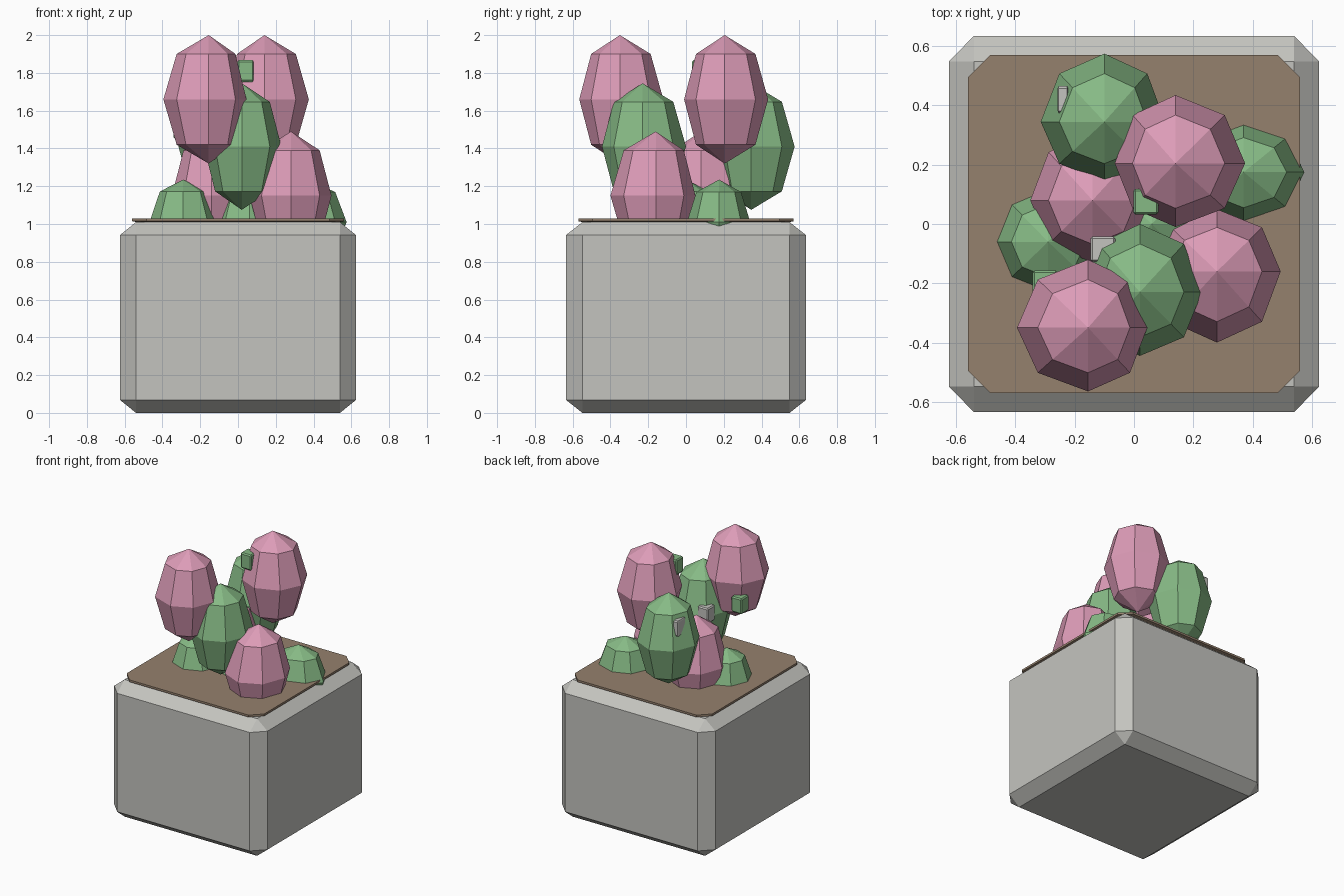
import bpy, bmesh
from math import sin, cos, pi

if "Cube" in bpy.data.objects:
    bpy.data.objects.remove(bpy.data.objects["Cube"], do_unlink=True)


def material(name, r, g, b):
    m = bpy.data.materials.new(name)
    m.use_nodes = True
    m.diffuse_color = (r, g, b, 1)
    bsdf = next(n for n in m.node_tree.nodes if n.type == 'BSDF_PRINCIPLED')
    bsdf.inputs["Base Color"].default_value = (r, g, b, 1)
    return m


GREY = material("concrete grey", .55, .55, .52)
SOIL = material("soil brown", .30, .22, .155)
PINK = material("soft pink", .72, .33, .475)
GREEN = material("cactus green", .24, .49, .235)


def finish(bm, name, mat):
    bmesh.ops.recalc_face_normals(bm, faces=bm.faces)
    me = bpy.data.meshes.new(name)
    bm.to_mesh(me)
    bm.free()
    me.materials.append(mat)
    ob = bpy.data.objects.new(name, me)
    bpy.context.collection.objects.link(ob)
    return ob


def chamfered_box(name, mat, centre, size, chamfer):
    """Unit cube with flat chamfers, scaled to size."""
    bm = bmesh.new()
    bmesh.ops.create_cube(bm, size=1)
    bmesh.ops.bevel(bm, geom=bm.edges[:], offset=chamfer, segments=1,
                    affect='EDGES', profile=0.5)
    bmesh.ops.scale(bm, vec=size, verts=bm.verts)
    bmesh.ops.translate(bm, vec=centre, verts=bm.verts)
    return finish(bm, name, mat)


def lobe(name, mat, x, y, z, height, west, east, south, north):
    """Eight-sided, four-ring ball, stretched separately to each side."""
    bm = bmesh.new()
    bmesh.ops.create_uvsphere(bm, u_segments=8, v_segments=4, radius=1)
    for v in bm.verts:
        v.co.x = x + v.co.x * (east if v.co.x > 0 else west)
        v.co.y = y + v.co.y * (north if v.co.y > 0 else south)
        v.co.z = z + v.co.z * height
    return finish(bm, name, mat)


# Planter
chamfered_box("planter", GREY, (0, 0, .505), (1.25, 1.27, 1.01), .068)

# Soil slab with cut corners and a tapered underside
bm = bmesh.new()
rings = []
for z, inset in ((1.0, .07), (1.015, 0), (1.03, 0)):
    hx, hy, cut = .56 - inset, .57 - inset, .075 - inset / 2
    corners = [(hx, cut - hy), (hx, hy - cut), (hx - cut, hy), (cut - hx, hy),
               (-hx, hy - cut), (-hx, cut - hy), (cut - hx, -hy), (hx - cut, -hy)]
    rings.append([bm.verts.new((a, b, z)) for a, b in corners])
for low, high in zip(rings, rings[1:]):
    for i in range(8):
        j = (i + 1) % 8
        bm.faces.new((low[i], low[j], high[j], high[i]))
bm.faces.new(rings[0])
bm.faces.new(rings[-1])
finish(bm, "soil", SOIL)

# Pink lobes
lobe("pink_lobe_front", PINK, -.155, -.35, 1.66, .34, .24, .2, .215, .23)
lobe("pink_lobe_back", PINK, .14, .205, 1.66, .34, .205, .235, .215, .23)
lobe("pink_lobe_low_front", PINK, .28, -.16, 1.15, .34, .22, .215, .24, .21)
lobe("pink_lobe_low_back", PINK, -.14, .08, 1.15, .34, .21, .21, .21, .23)

# Green lobes
lobe("green_lobe_front", GREEN, .02, -.23, 1.41, .335, .2, .21, .215, .23)
lobe("green_lobe_back", GREEN, -.1, .345, 1.41, .335, .215, .205, .2, .23)
lobe("green_mound_left", GREEN, -.29, -.06, 1.02, .215, .175, .18, .17, .18)
lobe("green_mound_right", GREEN, .37, .175, 1.01, .225, .18, .205, .17, .165)
lobe("green_mound_middle", GREEN, .06, 0, 1.02, .215, .18, .17, .17, .17)

# Small nubs
nub = (.085, .085, .115)
chamfered_box("green_nub_top", GREEN, (.04, .075, 1.81), nub, .08)
chamfered_box("green_nub_side", GREEN, (-.3, -.2, 1.51), nub, .08)
chamfered_box("grey_nub_middle", GREY, (-.105, -.085, 1.43), nub, .08)
chamfered_box("grey_nub_back", GREY, (-.24, .42, 1.56), (.035, .09, .115), .08)
